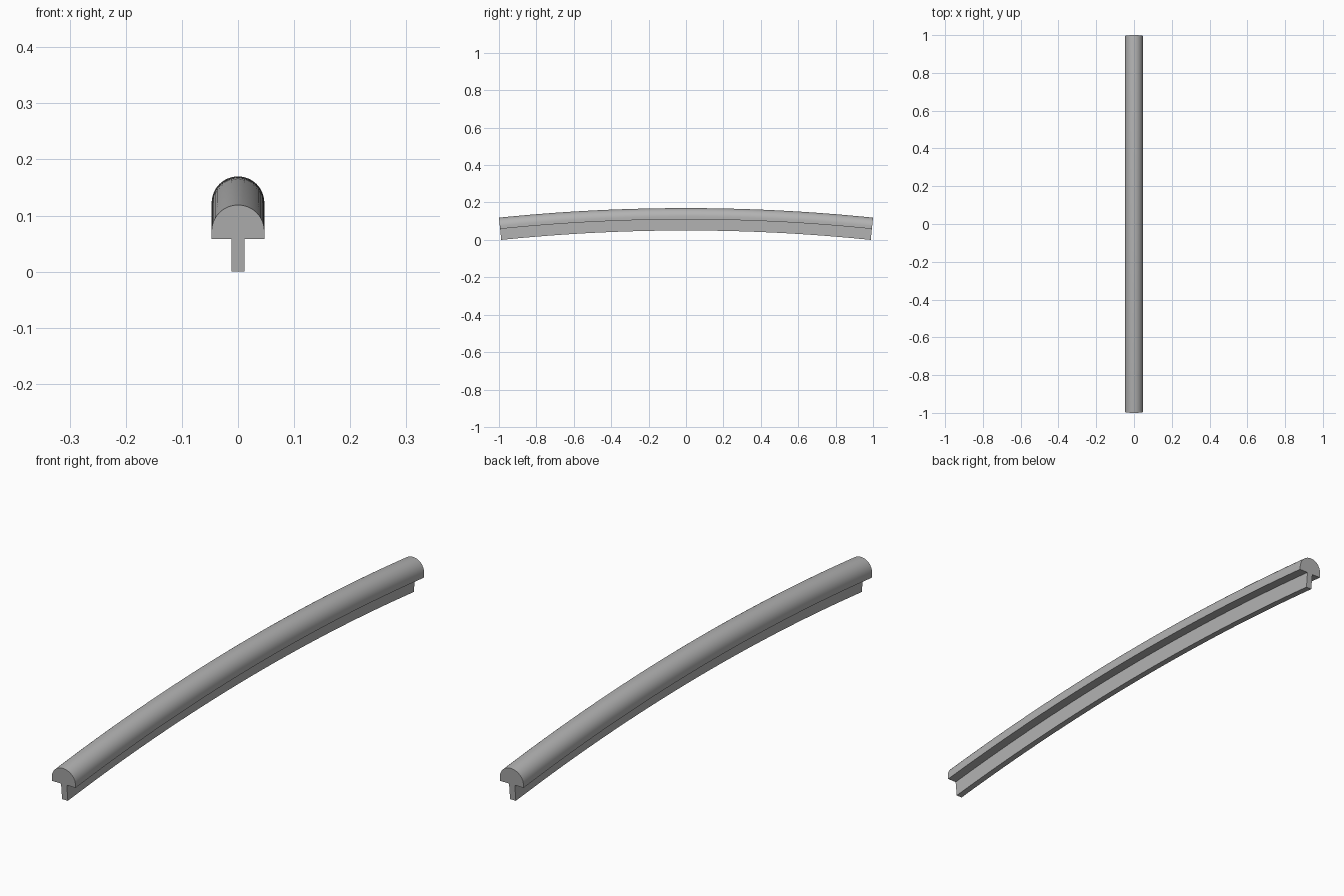
import bpy
import bmesh
from math import sin, cos, pi, asin

cube = bpy.data.objects.get("Cube")
if cube:
    bpy.data.objects.remove(cube, do_unlink=True)

# Overall dimensions
TOP_Z = 0.17         # crown of the arch
RADIUS = 9.83        # bend radius along the crown
HEIGHT = 0.1195      # section height
CAP_HALF = 0.047
RIB_HALF = 0.0115
RIB_DEPTH = 0.059
SEGMENTS = 48
ARC_STEPS = 24

grey = bpy.data.materials.new("plain grey")
grey.use_nodes = True
colour = (0.45, 0.45, 0.45, 1)
grey.diffuse_color = colour
grey.node_tree.nodes["Principled BSDF"].inputs["Base Color"].default_value = colour

# T-shaped section with a rounded cap, heights measured from the rib foot
spring = HEIGHT - CAP_HALF
section = [(-RIB_HALF, RIB_DEPTH), (-RIB_HALF, 0), (RIB_HALF, 0),
           (RIB_HALF, RIB_DEPTH), (CAP_HALF, RIB_DEPTH)]
section += [(CAP_HALF * cos(pi * i / ARC_STEPS), spring + CAP_HALF * sin(pi * i / ARC_STEPS))
            for i in range(ARC_STEPS + 1)]
section.append((-CAP_HALF, RIB_DEPTH))

# Sweep the section along a shallow arch
bm = bmesh.new()
half_angle = asin(1 / RADIUS)
rings = []
for s in range(SEGMENTS + 1):
    a = half_angle * (2 * s / SEGMENTS - 1)
    ring = []
    for x, h in section:
        r = RADIUS - HEIGHT + h
        ring.append(bm.verts.new((x, r * sin(a), TOP_Z - RADIUS + r * cos(a))))
    rings.append(ring)

count = len(section)
for r0, r1 in zip(rings, rings[1:]):
    for i in range(count):
        j = (i + 1) % count
        bm.faces.new((r0[i], r0[j], r1[j], r1[i]))

# Flat ends, split into rib and cap
for ring in (rings[0], rings[-1]):
    bm.faces.new(ring[:4])
    bm.faces.new([ring[0]] + ring[3:])
bmesh.ops.recalc_face_normals(bm, faces=bm.faces)

# Stand the rail on the ground
low = min(v.co.z for v in bm.verts)
bmesh.ops.translate(bm, verts=bm.verts, vec=(0, 0, -low))

mesh = bpy.data.meshes.new("curved_rail")
bm.to_mesh(mesh)
bm.free()
mesh.materials.append(grey)
rail = bpy.data.objects.new("curved_rail", mesh)
bpy.context.collection.objects.link(rail)

bpy.ops.object.select_all(action="DESELECT")
rail.select_set(True)
bpy.context.view_layer.objects.active = rail
bpy.ops.object.shade_smooth_by_angle(angle=pi / 6)
